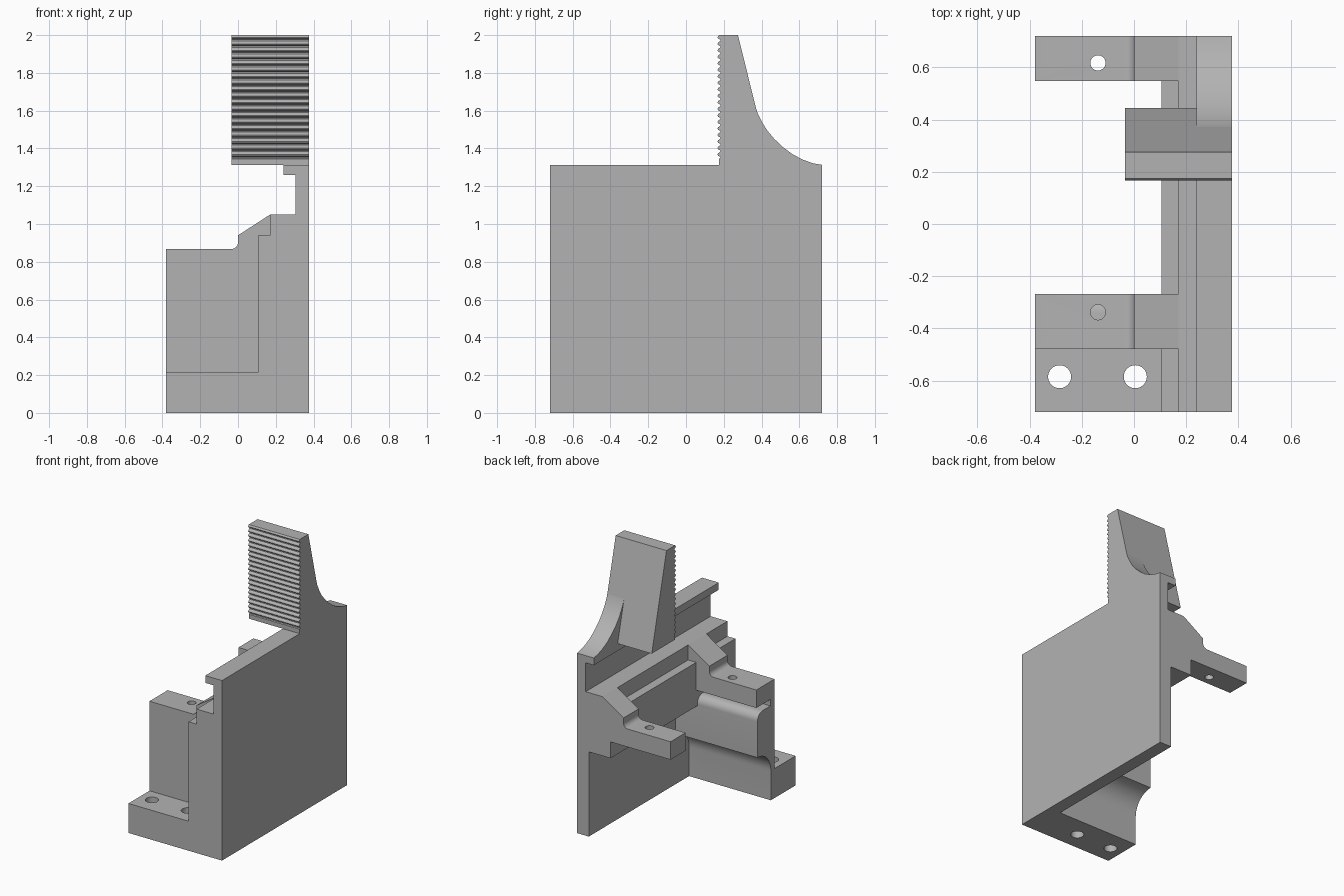
import bpy, bmesh
from math import sin, cos, pi, radians
from mathutils import Vector

if "Cube" in bpy.data.objects:
    bpy.data.objects.remove(bpy.data.objects["Cube"])

grey = bpy.data.materials.new("plain_grey")
grey.use_nodes = True
grey.diffuse_color = (0.45, 0.45, 0.45, 1)
grey.node_tree.nodes["Principled BSDF"].inputs["Base Color"].default_value = (0.45, 0.45, 0.45, 1)


def arc(cu, cv, r, start, end, n=12):
    """Points of a circular arc, angles in degrees."""
    angles = [radians(start + (end - start) * i / n) for i in range(n + 1)]
    return [(cu + r * cos(a), cv + r * sin(a)) for a in angles]


def extrude(name, profile, axis, lo, hi):
    """Solid from a profile: (x, z) along y, (y, z) along x, or (x, y) along z."""
    place = {"x": lambda u, v: (lo, u, v),
             "y": lambda u, v: (u, lo, v),
             "z": lambda u, v: (u, v, lo)}[axis]
    direction = Vector([(hi - lo) * (axis == a) for a in "xyz"])
    bm = bmesh.new()
    face = bm.faces.new([bm.verts.new(place(u, v)) for u, v in profile])
    grown = bmesh.ops.extrude_face_region(bm, geom=[face])["geom"]
    bmesh.ops.translate(bm, vec=direction,
                        verts=[g for g in grown if isinstance(g, bmesh.types.BMVert)])
    bmesh.ops.recalc_face_normals(bm, faces=bm.faces)
    mesh = bpy.data.meshes.new(name)
    bm.to_mesh(mesh)
    bm.free()
    obj = bpy.data.objects.new(name, mesh)
    bpy.context.collection.objects.link(obj)
    mesh.materials.append(grey)
    return obj


def drill(obj, x, y, r, lo, hi):
    """Vertical round hole."""
    cutter = extrude("hole_cutter", arc(x, y, r, 0, 352.5, 47), "z", lo, hi)
    cutter.hide_render = True
    cutter.hide_viewport = True
    cutter.display_type = "WIRE"
    mod = obj.modifiers.new("hole", "BOOLEAN")
    mod.operation = "DIFFERENCE"
    mod.solver = "EXACT"
    mod.object = cutter


def finish(obj):
    """Bake the holes, then smooth the curved surfaces."""
    bpy.context.view_layer.update()
    graph = bpy.context.evaluated_depsgraph_get()
    if obj.modifiers:
        baked = bpy.data.meshes.new_from_object(obj.evaluated_get(graph))
        cutters = [m.object for m in obj.modifiers]
        obj.modifiers.clear()
        obj.data = baked
        for c in cutters:
            bpy.data.objects.remove(c)
    bpy.ops.object.select_all(action="DESELECT")
    obj.select_set(True)
    bpy.context.view_layer.objects.active = obj
    bpy.ops.object.shade_smooth_by_angle(angle=radians(25))


FRONT, BACK, SIDE = -0.72, 0.72, 0.375
parts = []

# Long side wall with top lip and stepped rail in one cross-section
parts.append(extrude("side_wall", [
    (SIDE, 0), (SIDE, 1.313), (0.24, 1.313), (0.24, 1.26), (0.305, 1.26),
    (0.305, 1.05), (0.17, 1.05), (0.17, 0.94), (0.105, 0.94), (0.105, 0.618),
    (0.28, 0.618), (0.28, 0)], "y", FRONT, BACK))

# Solid post closing the front end of the wall
parts.append(extrude("front_post", [
    (0.105, 0), (0.105, 0.94), (0.30, 0.94), (0.30, 0)], "y", FRONT, -0.435))

# Foot, upright web and rounded ledge
foot = extrude("foot_and_ledge",
               [(FRONT, 0), (-0.435, 0)]
               + arc(-0.28, 0.215, 0.155, 180, 90)
               + arc(-0.34, 0.63, 0.06, 0, 90, 8)
               + [(-0.43, 0.69), (-0.43, 0.80), (-0.478, 0.80), (-0.478, 0.215), (FRONT, 0.215)],
               "x", -0.38, 0.30)
for x in (-0.285, 0.005):
    drill(foot, x, -0.585, 0.044, -0.1, 0.3)
parts.append(foot)

# Two cranked mounting arms
arm_profile = ([(-0.38, 0.737), (-0.38, 0.868)]
               + arc(-0.035, 0.903, 0.035, -90, 0, 8)
               + [(0.0, 0.94), (0.17, 1.05), (0.20, 1.05), (0.20, 0.737)])
for name, y0, y1, hole_y in (("front_arm", -0.478, -0.268, -0.338),
                             ("back_arm", 0.548, BACK, 0.617)):
    arm = extrude(name, arm_profile, "y", y0, y1)
    drill(arm, -0.138, hole_y, 0.029, 0.71, 1.0)
    parts.append(arm)

# Upright grip plate: ridged front and sloping back
TEETH, PITCH, BASE = 19, 0.0345, 1.345
ridges = [(0.175, 1.313), (0.175, BASE)]
for i in range(TEETH):
    z = BASE + i * PITCH
    ridges += [(0.182, z + 0.004), (0.182, z + 0.010),
               (0.170, z + 0.016), (0.167, z + 0.022), (0.170, z + 0.029)]
ridges.append((0.175, 2.0))
parts.append(extrude("grip_plate", ridges + [(0.275, 2.0), (0.445, 1.313)],
                     "x", -0.035, SIDE))

# Curved rib bracing the plate along the wall
parts.append(extrude("curved_rib", [
    (0.20, 1.30), (0.20, 1.95), (0.287, 1.95), (0.365, 1.63), (0.38, 1.585), (0.402, 1.54),
    (0.43, 1.495), (0.465, 1.453), (0.51, 1.41), (0.56, 1.372), (0.615, 1.342),
    (0.67, 1.322), (BACK, 1.313), (BACK, 1.30)], "x", 0.24, SIDE))

for part in parts:
    finish(part)
